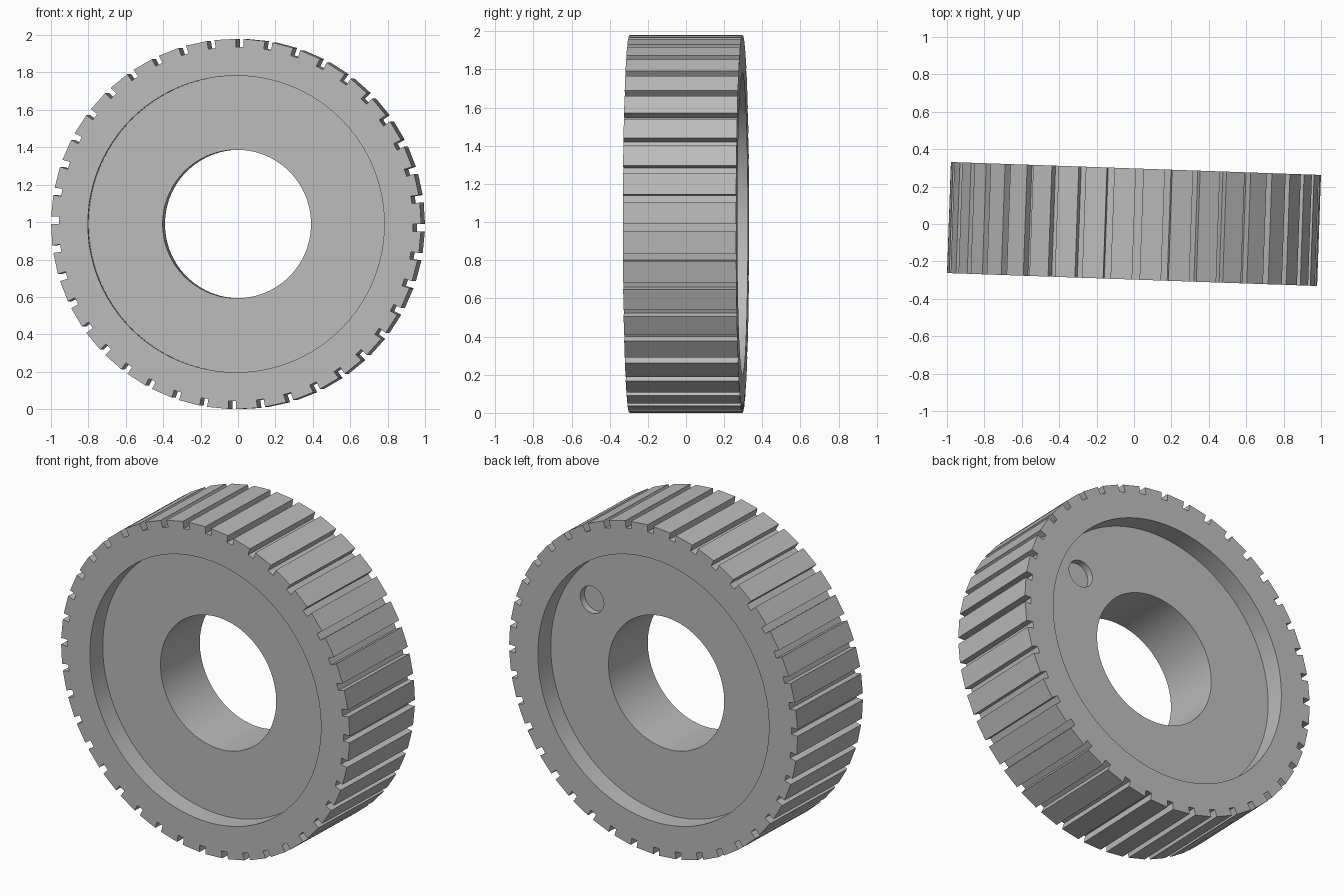
import bpy, bmesh
from math import cos, sin, radians, pi, sqrt
from mathutils import Matrix, Vector

if "Cube" in bpy.data.objects:
    bpy.data.objects.remove(bpy.data.objects["Cube"])

R, HALF = 0.99, 0.297            # outer radius, half width
TEETH, SLOT_W, SLOT_D = 40, 0.04, 0.043
RIM_R, RECESS, BORE_R = 0.793, 0.118, 0.397

grey = bpy.data.materials.new("plain grey")
grey.use_nodes = True
grey.diffuse_color = (0.5, 0.5, 0.5, 1)
grey.node_tree.nodes["Principled BSDF"].inputs["Base Color"].default_value = (0.5, 0.5, 0.5, 1)


def make_object(name, bm):
    bmesh.ops.recalc_face_normals(bm, faces=bm.faces)
    mesh = bpy.data.meshes.new(name)
    bm.to_mesh(mesh)
    bm.free()
    mesh.materials.append(grey)
    obj = bpy.data.objects.new(name, mesh)
    bpy.context.collection.objects.link(obj)
    return obj


def cutter(name, radius, y0, y1, x=0, z=0, segments=96):
    """Cylinder along y from y0 to y1."""
    bm = bmesh.new()
    place = Matrix.Translation((x, (y0 + y1) / 2, z)) @ Matrix.Rotation(pi / 2, 4, "X")
    bmesh.ops.create_cone(bm, cap_ends=True, segments=segments, radius1=radius,
                          radius2=radius, depth=y1 - y0, matrix=place)
    obj = make_object(name, bm)
    obj.hide_render = True
    return obj


# Slotted outline, extruded across the width of the wheel
bm = bmesh.new()
outline = []
for k in range(TEETH):
    a = 2 * pi * k / TEETH
    radial = Vector((cos(a), 0, sin(a)))
    tangent = Vector((sin(a), 0, -cos(a)))
    for r, t in ((sqrt(R * R - SLOT_W ** 2), SLOT_W), (R - SLOT_D, SLOT_W),
                 (R - SLOT_D, 0), (R, 0)):
        outline.append(bm.verts.new(radial * r + tangent * t + Vector((0, -HALF, 0))))
face = bm.faces.new(outline)
side = bmesh.ops.extrude_face_region(bm, geom=[face])
bmesh.ops.translate(bm, vec=(0, 2 * HALF, 0),
                    verts=[v for v in side["geom"] if isinstance(v, bmesh.types.BMVert)])
wheel = make_object("slotted_wheel", bm)

# Dished faces, centre bore and the shallow round pocket at the back
floor = HALF - RECESS
cutters = [
    cutter("front_recess_cutter", RIM_R, -HALF - 0.1, -floor),
    cutter("back_recess_cutter", RIM_R, floor, HALF + 0.1),
    cutter("bore_cutter", BORE_R, -1, 1),
    cutter("pocket_cutter", 0.081, floor - 0.04, HALF, x=0.51, z=0.36, segments=48),
]
bpy.context.view_layer.objects.active = wheel
for c in cutters:
    mod = wheel.modifiers.new(c.name, "BOOLEAN")
    mod.operation = "DIFFERENCE"
    mod.solver = "EXACT"
    mod.object = c
    bpy.ops.object.modifier_apply(modifier=mod.name)
    bpy.data.objects.remove(c)

# Stand it up, turned slightly about the vertical
wheel.data.transform(Matrix.Translation((0, 0, R)) @ Matrix.Rotation(radians(-2), 4, "Z"))
bpy.ops.object.select_all(action="DESELECT")
wheel.select_set(True)
bpy.ops.object.shade_smooth_by_angle(angle=radians(15))
